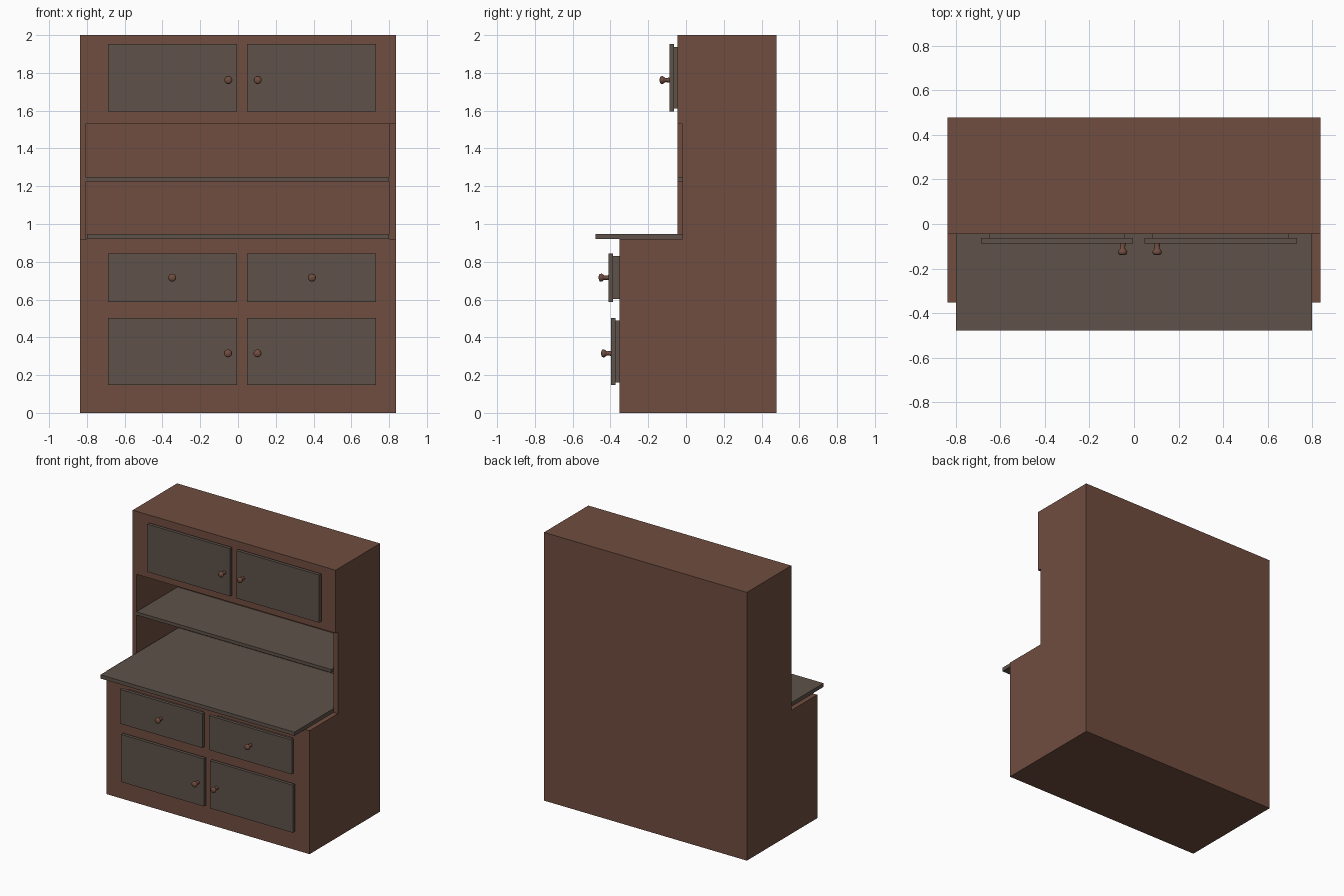
import bpy
import bmesh
import math
from mathutils import Matrix

cube = bpy.data.objects.get("Cube")
if cube:
    bpy.data.objects.remove(cube, do_unlink=True)


def material(name, rgb):
    m = bpy.data.materials.new(name)
    m.use_nodes = True
    m.diffuse_color = (*rgb, 1)
    m.node_tree.nodes["Principled BSDF"].inputs["Base Color"].default_value = (*rgb, 1)
    return m


RED_WOOD = material("reddish brown wood", (0.162, 0.074, 0.051))
GREY_WOOD = material("grey brown wood", (0.112, 0.084, 0.067))


def finish(name, bm, mat):
    bmesh.ops.recalc_face_normals(bm, faces=bm.faces)
    mesh = bpy.data.meshes.new(name)
    bm.to_mesh(mesh)
    bm.free()
    mesh.materials.append(mat)
    ob = bpy.data.objects.new(name, mesh)
    bpy.context.collection.objects.link(ob)
    return ob


def add_box(bm, xs, ys, zs):
    spans = (xs, ys, zs)
    centre = [(a + b) / 2 for a, b in spans]
    size = [b - a for a, b in spans]
    bmesh.ops.create_cube(bm, size=1, matrix=Matrix.Translation(centre) @ Matrix.Diagonal((*size, 1)))


def box(name, xs, ys, zs, mat):
    bm = bmesh.new()
    add_box(bm, xs, ys, zs)
    return finish(name, bm, mat)


# Main dimensions
HALF_W, BACK = 0.837, 0.478
BASE_FRONT, HUTCH_FRONT, CHEEK_FRONT = -0.352, -0.045, -0.019
BASE_TOP, NICHE_TOP = 0.92, 1.53
NICHE = (-0.807, 0.80)
NICHE_BACK = 0.44
FULL = (-HALF_W, HALF_W)

# Carcass: base, top cabinet, and the open niche between them
box("base_cabinet", FULL, (BASE_FRONT, BACK), (0, BASE_TOP), RED_WOOD)
box("upper_cabinet", FULL, (HUTCH_FRONT, BACK), (NICHE_TOP, 2), RED_WOOD)
box("niche_back", NICHE, (NICHE_BACK, BACK), (BASE_TOP, NICHE_TOP), RED_WOOD)
box("niche_right_side", (-HALF_W, NICHE[0]), (HUTCH_FRONT, BACK), (BASE_TOP, NICHE_TOP), RED_WOOD)
box("niche_left_side", (NICHE[1], HALF_W), (CHEEK_FRONT, BACK), (BASE_TOP, NICHE_TOP), RED_WOOD)

# Worktop and shelf
box("worktop", (-0.80, 0.80), (-0.478, NICHE_BACK), (BASE_TOP, 0.948), GREY_WOOD)
box("niche_shelf", NICHE, (HUTCH_FRONT, NICHE_BACK), (1.226, 1.25), GREY_WOOD)


# Fronts: an overlapping face plate on a smaller backing panel
def front_panel(name, xs, zs, face_y, carcass_y, inset):
    step = face_y + 0.024
    bm = bmesh.new()
    add_box(bm, xs, (face_y, step), zs)
    add_box(bm, (xs[0] + 0.036, xs[1] - 0.036), (step, carcass_y),
            (zs[0] + inset, zs[1] - inset))
    finish(name, bm, GREY_WOOD)


# Knobs: a turned profile of (distance from the front, radius)
KNOB = [(0, 0.013), (0.022, 0.011), (0.030, 0.017), (0.036, 0.021),
        (0.046, 0.020), (0.051, 0.014), (0.053, 0)]


def knob(name, x, y, z, sides=20):
    bm = bmesh.new()
    verts = [bm.verts.new((x + r, y - d, z)) for d, r in KNOB]
    edges = [bm.edges.new(pair) for pair in zip(verts, verts[1:])]
    bmesh.ops.spin(bm, geom=verts + edges, cent=(x, y, z), axis=(0, 1, 0),
                   angle=math.tau, steps=sides)
    bmesh.ops.remove_doubles(bm, verts=bm.verts, dist=0.0005)
    ob = finish(name, bm, RED_WOOD)
    for p in ob.data.polygons:
        p.use_smooth = True


# Rows: name, height span, face y, carcass y, backing inset, knob height, knob x for each side
ROWS = [
    ("upper_door", (1.596, 1.952), -0.087, HUTCH_FRONT, 0.015, 1.762, (-0.051, 0.104)),
    ("drawer", (0.588, 0.844), -0.410, BASE_FRONT, 0.014, 0.716, (-0.348, 0.391)),
    ("lower_door", (0.148, 0.503), -0.397, BASE_FRONT, 0.014, 0.315, (-0.053, 0.103)),
]
SIDES = [("right", (-0.688, -0.004)), ("left", (0.048, 0.731))]

for name, zs, face_y, carcass_y, inset, knob_z, knob_xs in ROWS:
    for (side, xs), knob_x in zip(SIDES, knob_xs):
        front_panel(f"{side}_{name}", xs, zs, face_y, carcass_y, inset)
        knob(f"{side}_{name}_knob", knob_x, face_y, knob_z)
